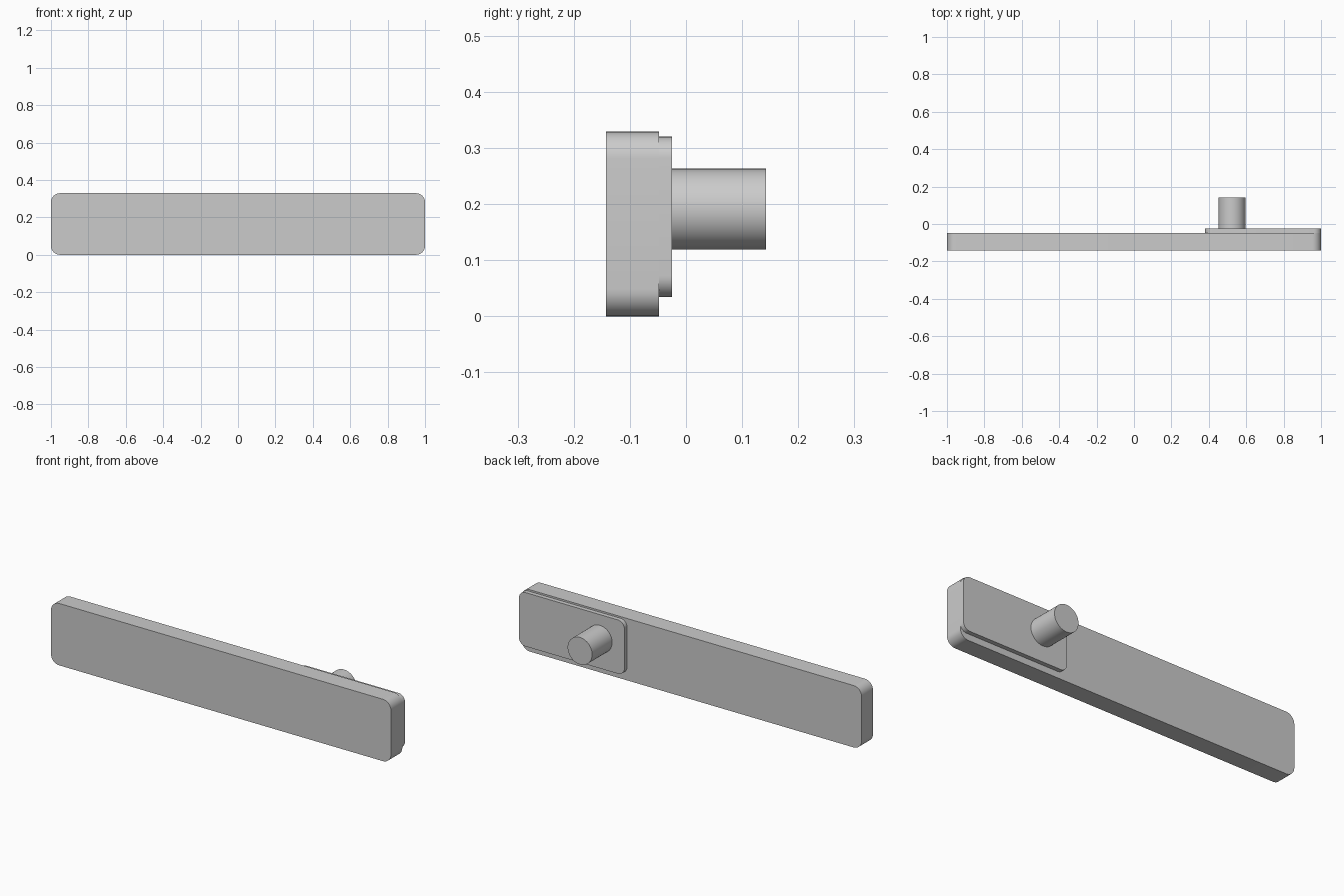
import bpy
import math

if "Cube" in bpy.data.objects:
    bpy.data.objects.remove(bpy.data.objects["Cube"], do_unlink=True)

grey = bpy.data.materials.new("light_grey")
grey.use_nodes = True
colour = (0.6, 0.6, 0.6, 1)
grey.diffuse_color = colour
grey.node_tree.nodes["Principled BSDF"].inputs["Base Color"].default_value = colour


def extrude_profile(name, points, y0, y1):
    """Solid prism from an (x, z) outline, running from y0 to y1."""
    n = len(points)
    verts = [(x, y, z) for y in (y0, y1) for x, z in points]
    faces = [tuple(range(n)), tuple(reversed(range(n, 2 * n)))]
    faces += [(i, i + n, (i + 1) % n + n, (i + 1) % n) for i in range(n)]
    mesh = bpy.data.meshes.new(name)
    mesh.from_pydata(verts, [], faces)
    mesh.materials.append(grey)
    obj = bpy.data.objects.new(name, mesh)
    bpy.context.collection.objects.link(obj)
    bpy.ops.object.select_all(action="DESELECT")
    obj.select_set(True)
    bpy.context.view_layer.objects.active = obj
    bpy.ops.object.shade_smooth_by_angle(angle=math.radians(30))
    return obj


def arc(cx, cz, r, start, sweep, steps):
    return [(cx + r * math.cos(start + sweep * i / steps),
             cz + r * math.sin(start + sweep * i / steps)) for i in range(steps + 1)]


def rounded_rectangle(x0, x1, z0, z1, r, steps=10):
    corners = [(x1 - r, z1 - r), (x0 + r, z1 - r), (x0 + r, z0 + r), (x1 - r, z0 + r)]
    return [p for k, (cx, cz) in enumerate(corners)
            for p in arc(cx, cz, r, k * math.pi / 2, math.pi / 2, steps)]


# Long front bar
extrude_profile("bar", rounded_rectangle(-1, 1, 0, 0.329, 0.048), -0.143, -0.048)

# Thin mounting plate on the back, flush with the bar's left end
extrude_profile("mounting_plate", rounded_rectangle(0.38, 1, 0.034, 0.32, 0.038), -0.048, -0.025)

# Round pin standing on the plate
extrude_profile("pin", arc(0.524, 0.191, 0.072, 0, math.tau, 64)[:-1], -0.025, 0.143)
